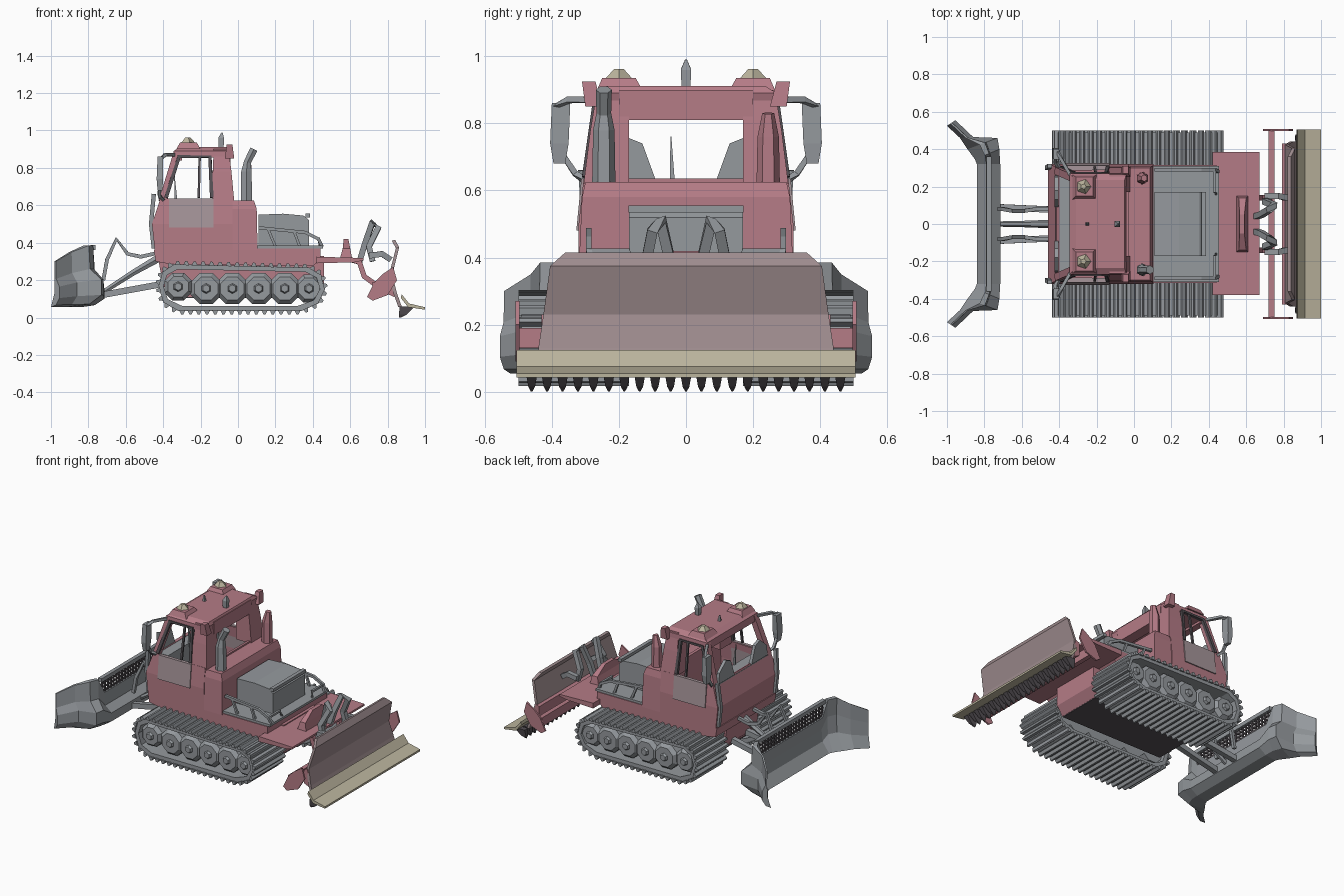
import bpy, bmesh, math
from mathutils import Vector

RED, YELLOW, BROWN, DARK = (0.46, 0.20, 0.24, 1), (0.50, 0.46, 0.34, 1), (0.34, 0.26, 0.27, 1), (0.09, 0.08, 0.09, 1)
STEEL, DOOR = (0.30, 0.32, 0.34, 1), (0.38, 0.30, 0.32, 1)
MATS = {}


def part(name, lofts, color=STEEL, mirror=False, closed=False):
    """One object from lofts; a loft is a list of rings of points."""
    bm = bmesh.new()
    for rings in lofts:
        vs = [[bm.verts.new(p) for p in r] for r in rings]
        n, m = len(vs[0]), len(vs)
        for i in range(m if closed else m - 1):
            a, b = vs[i], vs[(i + 1) % m]
            for j in range(n):
                k = (j + 1) % n
                bm.faces.new((a[j], a[k], b[k], b[j]))
        if not closed:
            bm.faces.new(vs[0])
            bm.faces.new(vs[-1])
    bmesh.ops.recalc_face_normals(bm, faces=bm.faces)
    me = bpy.data.meshes.new(name)
    bm.to_mesh(me)
    bm.free()
    ob = bpy.data.objects.new(name, me)
    bpy.context.collection.objects.link(ob)
    if color not in MATS:
        MATS[color] = bpy.data.materials.new("paint")
        MATS[color].diffuse_color = color
    me.materials.append(MATS[color])
    if mirror:
        ob.modifiers.new("mirror", 'MIRROR').use_axis = (False, True, False)
    return ob


def stack(*levels):
    """Tapered box: levels of (z, x0, x1, y0, y1)."""
    return [[(a, c, z), (b, c, z), (b, d, z), (a, d, z)] for z, a, b, c, d in levels]


def box(x0, x1, y0, y1, z0, z1):
    return stack((z0, x0, x1, y0, y1), (z1, x0, x1, y0, y1))


def prism(profile, y0, y1):
    """Side profile of (x, z) points pulled along y."""
    return [[(x, y, z) for x, z in profile] for y in (y0, y1)]


def sweep(path, r, sides=4):
    pts = [Vector(p) for p in path]
    radii = r if isinstance(r, (list, tuple)) else [r] * len(pts)
    rings = []
    for i, p in enumerate(pts):
        t = (pts[min(i + 1, len(pts) - 1)] - pts[max(i - 1, 0)]).normalized()
        ref = Vector((0, 1, 0)) if abs(t.y) < 0.9 else Vector((0, 0, 1))
        u = t.cross(ref).normalized()
        v = t.cross(u)
        rings.append([p + (u * math.cos(a) + v * math.sin(a)) * radii[i] for a in
                      [2 * math.pi * (k + 0.5) / sides for k in range(sides)]])
    return rings


# Tracks: belt, grouser bars, wheels
loop = [(-.425, .17), (-.405, .245), (-.345, .285), (.38, .268), (.445, .228),
        (.465, .15), (.43, .075), (.34, .035), (-.32, .035), (-.40, .08)]
Y0, Y1 = .18, .49
belt = [[(x, Y0, z), (x, Y1, z), (.02 + (x - .02) * .94, Y1, .16 + (z - .16) * .78),
         (.02 + (x - .02) * .94, Y0, .16 + (z - .16) * .78)] for x, z in loop]
part("track_belt", [belt], mirror=True, closed=True)
bars = []
for i, a in enumerate(loop):
    a, b = Vector(a), Vector(loop[(i + 1) % len(loop)])
    d = b - a
    n = max(1, round(d.length / .045))
    t, out = d.normalized(), Vector((-d.y, d.x)).normalized()
    for k in range(n):
        c = a + d * ((k + .5) / n)
        bars.append(prism([c - t * .016 - out * .004, c + t * .016 - out * .004,
                           c + t * .006 + out * .018, c - t * .006 + out * .018], .17, .50))
part("track_bars", bars, mirror=True)
wheels, hubs = [], []
for x, z, r in [(-.32, .165, .08), (-.17, .155, .09), (-.03, .155, .09), (.11, .155, .09), (.25, .155, .09), (.38, .155, .08)]:
    wheels.append(sweep([(x, .21, z), (x, .45, z), (x, .475, z)], [r, r, r * .75], 8))
    hubs.append(sweep([(x, .47, z), (x, .49, z)], [.03, .02], 6))
part("road_wheels", wheels, mirror=True)
part("wheel_hubs", hubs, mirror=True)

# Hull, deck and rear plate
part("hull", [prism([(-.43, .33), (-.40, .17), (-.34, .11), (.42, .11), (.46, .17), (.46, .33)], -.17, .17)], RED)
part("hull_underside", [box(-.34, .42, -.165, .165, .104, .109)], DARK)
part("deck", [prism([(-.45, .36), (-.44, .30), (-.36, .285), (.40, .275), (.44, .31), (.44, .37), (-.2, .37)], -.315, .315)], RED)
part("rear_plate", [prism([(.42, .29), (.62, .295), (.67, .305), (.67, .318), (.42, .325)], -.38, .385)], RED)
part("cargo_tray", [box(.10, .455, -.31, .31, .37, .385)])
part("engine_box", [prism([(.11, .38), (.38, .38), (.38, .52), (.35, .545), (.24, .555), (.11, .55)], -.17, .17)])
part("engine_box_lip", [box(.36, .385, -.172, .172, .535, .555)])
part("tray_rails", [sweep([(.11, .29, .48), (.36, .29, .455), (.43, .29, .42), (.45, .28, .38)], .012),
                    sweep([(.20, .29, .38), (.16, .29, .475)], .01),
                    sweep([(.33, .29, .38), (.30, .29, .46)], .01),
                    sweep([(.43, .29, .42), (.43, .17, .42), (.44, .16, .38)], .01)], mirror=True)

# Cab: lower shell open at the top, pillars, roof
low = part("cab_lower", [stack((.36, -.445, -.03, -.32, .32), (.50, -.46, -.03, -.32, .32), (.635, -.415, -.03, -.305, .305))], RED)
bm = bmesh.new()
bm.from_mesh(low.data)
bmesh.ops.delete(bm, geom=[f for f in bm.faces if f.calc_center_median().z > .63], context='FACES')
bm.to_mesh(low.data)
bm.free()
low.modifiers.new("walls", 'SOLIDIFY').thickness = .025
part("cab_rear_block", [stack((.36, -.04, .105, -.32, .32), (.58, -.04, .10, -.31, .31), (.625, -.04, .085, -.30, .30))], RED)
part("rear_pillar", [stack((.62, -.135, -.02, .17, .305), (.78, -.135, -.035, .17, .285), (.90, -.13, -.05, .17, .265))], RED, True)
part("rear_header", [box(-.11, -.04, -.20, .20, .81, .90)], RED)
part("front_pillar", [sweep([(-.405, .285, .62), (-.325, .25, .88)], .028)], RED, True)
part("windscreen_header", [box(-.345, -.30, -.26, .26, .84, .89)], RED)
part("roof", [stack((.855, -.335, -.05, -.272, .272), (.89, -.345, -.04, -.27, .27), (.912, -.31, -.05, -.235, .235))], RED)
part("door_panel", [[[(-.37, .327, .48), (-.13, .327, .48), (-.13, .312, .635), (-.37, .312, .635)],
                     [(-.37, .30, .48), (-.13, .30, .48), (-.13, .29, .635), (-.37, .29, .635)]]], DOOR, True)
part("door_frame", [sweep([(-.385, .30, .64), (-.315, .268, .86), (-.15, .268, .86), (-.14, .30, .64)], .014),
                    sweep([(-.21, .30, .64), (-.205, .27, .86)], .009)], DARK, True)
part("dashboard", [box(-.42, -.33, -.27, .27, .48, .625)])
part("windscreen_wings", [[[(-.425, y, z) for y, z in prof], [(-.405, y, z) for y, z in prof]]
                          for prof in [[(.09, .63), (.26, .63), (.25, .70), (.18, .76), (.13, .74)]]], mirror=True)
part("control_lever", [sweep([(-.33, -.04, .6), (-.34, -.045, .76)], [.012, .002])])
part("bumper_bars", [sweep([(-.45, .30, .37), (-.465, .30, .50), (-.45, .31, .66)], .016)], mirror=True)

# Mirrors, lamps, aerials, exhausts
part("mirror_arms", [sweep([(-.34, .26, .87), (-.39, .35, .87), (-.41, .39, .85), (-.42, .39, .74), (-.42, .33, .65), (-.40, .30, .63)], .012)], mirror=True)
part("mirrors", [stack((.68, -.43, -.405, .36, .395), (.74, -.435, -.40, .35, .405), (.86, -.43, -.40, .345, .40))], mirror=True)
part("roof_lamps", [stack((.90, -.33, -.20, .13, .265), (.935, -.31, -.22, .15, .25))], RED, True)
part("beacons", [sweep([(-.27, .20, .925), (-.27, .20, .962)], [.05, .015], 5)], YELLOW, True)
part("rear_lamps", [stack((.85, -.07, -.02, .25, .30), (.925, -.06, -.03, .27, .31))], RED, True)
part("aerials", [sweep([(-.09, 0, .90), (-.09, 0, .96), (-.085, 0, .99)], [.018, .022, .004]),
                 sweep([(-.25, 0, .90), (-.25, 0, .95)], [.015, .004])])
part("exhaust", [sweep([(.045, -.245, .61), (.045, -.245, .78), (.05, -.245, .83), (.085, -.245, .90)], [.035, .032, .022, .024], 6)])
part("air_intake", [sweep([(.045, .245, .61), (.045, .245, .76), (.055, .245, .83)], [.035, .032, .018], 6)], RED)

# Front blade: loft through plan stations (front xy, back xy, top height)
stations = [((-.84, 0), (-.715, 0), .28), ((-.84, .32), (-.715, .32), .28), ((-.85, .345), (-.72, .40), .385),
            ((-.89, .40), (-.73, .46), .385), ((-.93, .46), (-.86, .465), .35), ((-1.0, .525), (-.955, .555), .30)]
section = [(0, 0), (.4, .3), (.45, .65), (.4, 1), (.58, 1), (.62, .62), (1, .45), (1, .2), (.6, .05)]
blade = []
for f, b, h in stations:
    blade.append([(f[0] + (b[0] - f[0]) * t, f[1] + (b[1] - f[1]) * t, .055 + (h - .055) * s) for t, s in section])
part("blade", [blade], mirror=True)
part("blade_top_rail", [sweep([(-.775, -.36, .375), (-.775, .36, .375)], .018)])
mesh = [sweep([(-.778, -.34, z), (-.778, .34, z)], .006) for z in (.29, .315, .34)]
mesh += [sweep([(-.778, -.33 + .03 * i, .26), (-.778, -.33 + .03 * i, .37)], .007) for i in range(23)]
part("blade_screen", mesh, DARK)

# Blade linkage
part("push_arms", [sweep([(-.73, .09, .12), (-.40, .075, .18)], .024)], mirror=True)
part("lift_cylinder", [sweep([(-.73, 0, .13), (-.56, 0, .24), (-.42, 0, .32)], [.014, .018, .024], 6)])
part("hoses", [sweep([(-.72, .08, .20), (-.70, .08, .31), (-.65, .07, .42), (-.59, .07, .34), (-.52, .08, .325), (-.43, .08, .345)], .014)], mirror=True)

# Tiller: hitch, carrier beam, flap and finisher
part("hitch", [stack((.315, .545, .61, -.15, .15), (.37, .56, .60, -.14, .14), (.42, .565, .59, -.05, .05))], RED)
part("hitch_links", [sweep([(.60, .13, .31), (.65, .14, .295), (.675, .14, .22), (.73, .14, .18)], .02)], RED, True)
part("lift_arms", [sweep([(.65, .04, .30), (.68, .05, .40), (.72, .075, .51), (.75, .10, .48), (.70, .12, .38), (.72, .125, .30)], .022),
                   sweep([(.70, .15, .33), (.77, .15, .34), (.815, .14, .31)], .022)], mirror=True)
part("carrier_beam", [box(.72, .75, -.5, .5, .13, .19)], RED)
part("tiller_end_plates", [prism([(.69, .11), (.72, .09), (.80, .12), (.85, .20), (.83, .27), (.77, .23), (.73, .19)], .497, .508)], RED, True)
part("tiller_case", [prism([(.79, .13), (.835, .11), (.845, .14), (.815, .23), (.79, .22)], -.43, .43)], RED)
flap = [(.84, .415, .36), (.862, .375, .405), (.825, .23, .425), (.85, .13, .44), (.875, .06, .44)]
part("rear_flap", [[[(x, -w, z), (x, w, z), (x - .018, w, z - .004), (x - .018, -w, z - .004)] for x, z, w in flap]], BROWN)
part("finisher", [prism([(.875, .125), (.915, .075), (1.0, .055), (1.0, .042), (.91, .055), (.87, .105)], -.505, .505)], YELLOW)
part("finisher_teeth", [stack((0, .862, .87, y - .002, y + .002), (.015, .86, .90, y - .01, y + .01), (.06, .865, .945, y - .018, y + .018))
                        for y in [-.46 + .046 * i for i in range(21)]], DARK)
